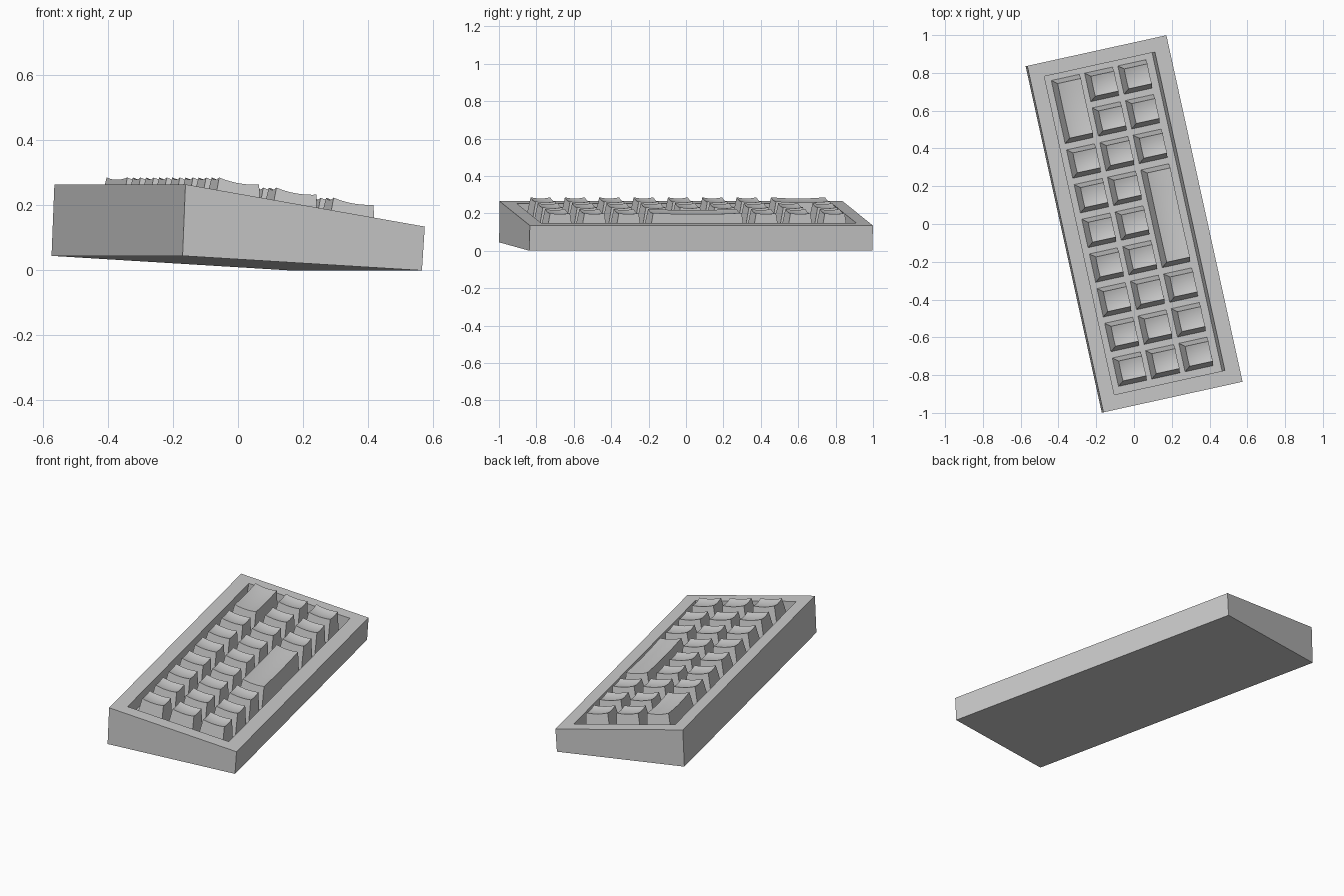
import bpy, bmesh, math
from mathutils import Matrix, Vector

if "Cube" in bpy.data.objects:
    bpy.data.objects.remove(bpy.data.objects["Cube"])

# Whole model is yawed; keys and recess live on a sloping deck plane
PHI = math.atan2(0.13, 0.754)
YAW = Matrix.Rotation(math.radians(12.4), 4, 'Z')
DECK = Matrix.Translation((0, 0, 0.2009)) @ Matrix.Rotation(PHI, 4, 'Y')
DEPTH, PROUD = 0.09, 0.044      # recess depth, key height above rim
PITCH_S, PITCH_V = 0.183, 0.188
HALF_V = 0.939


def add_object(name, bm, matrix=None):
    bmesh.ops.recalc_face_normals(bm, faces=bm.faces)
    me = bpy.data.meshes.new(name)
    bm.to_mesh(me)
    bm.free()
    return place(name, me, matrix or YAW)


def place(name, me, matrix):
    ob = bpy.data.objects.new(name, me)
    bpy.context.collection.objects.link(ob)
    ob.matrix_world = matrix
    return ob


# Case: wedge with a rectangular recess cut square to the sloping deck
def build_case():
    bm = bmesh.new()

    def ring(x0, z0, x1, z1, v):
        return [bm.verts.new(p) for p in
                ((x0, -v, z0), (x1, -v, z1), (x1, v, z1), (x0, v, z0))]

    def deck_ring(h, v0=-0.860, v1=0.865, s0=-0.300, s1=0.308):
        return [bm.verts.new(DECK @ Vector((s, v, h))) for s, v in
                ((s0, v0), (s1, v0), (s1, v1), (s0, v1))]

    loops = [ring(-0.381, 0.045, 0.373, 0.0, HALF_V),
             ring(-0.372, 0.265, 0.382, 0.135, HALF_V),
             deck_ring(0), deck_ring(-DEPTH)]
    for a, b in zip(loops, loops[1:]):
        for i in range(4):
            j = (i + 1) % 4
            bm.faces.new((a[i], a[j], b[j], b[i]))
    bm.faces.new(loops[0])
    bm.faces.new(loops[-1])
    add_object("case", bm)


# Keycap: tapered body with a smooth dished top
def keycap_mesh(units, n=10):
    bm = bmesh.new()
    extra = (units - 1) * PITCH_V / 2
    bs, bv = 0.077, 0.077 + extra
    ts, tv, shift = 0.064, 0.054 + extra, -0.006
    top = []
    for i in range(n + 1):
        a = 2 * i / n - 1
        row = []
        for j in range(n + 1):
            b = 2 * j / n - 1
            h = PROUD - 0.007 * (1 - a * a) - 0.007 * (1 - b * b)
            row.append(bm.verts.new((shift + a * ts, b * tv, h)))
        top.append(row)
    for i in range(n):
        for j in range(n):
            f = bm.faces.new((top[i][j], top[i + 1][j],
                              top[i + 1][j + 1], top[i][j + 1]))
            f.smooth = True
    base = [bm.verts.new((x, y, -DEPTH)) for x, y in
            ((-bs, -bv), (bs, -bv), (bs, bv), (-bs, bv))]
    edges = [[r[0] for r in top], top[-1],
             [r[-1] for r in reversed(top)], top[0][::-1]]
    for k, edge in enumerate(edges):
        bm.faces.new([base[k], base[(k + 1) % 4]] + edge[::-1])
    bm.faces.new(base[::-1])
    bmesh.ops.recalc_face_normals(bm, faces=bm.faces)
    me = bpy.data.meshes.new("keycap_%du" % units)
    bm.to_mesh(me)
    bm.free()
    return me


build_case()
caps = {u: keycap_mesh(u) for u in (1, 2, 3)}

# Three rows of keys, widths listed from the front end to the far end
rows = {"back": [1] * 7 + [2],
        "middle": [1] * 9,
        "front": [1, 1, 1, 3, 1, 1, 1]}
for r, (row_name, widths) in enumerate(rows.items()):
    slot = 0
    for k, u in enumerate(widths):
        v = 0.007 + PITCH_V * (slot + (u - 1) / 2 - 4)
        s = 0.007 + PITCH_S * (r - 1)
        place("%s_row_key_%d" % (row_name, k + 1), caps[u],
              YAW @ DECK @ Matrix.Translation((s, v, 0)))
        slot += u
